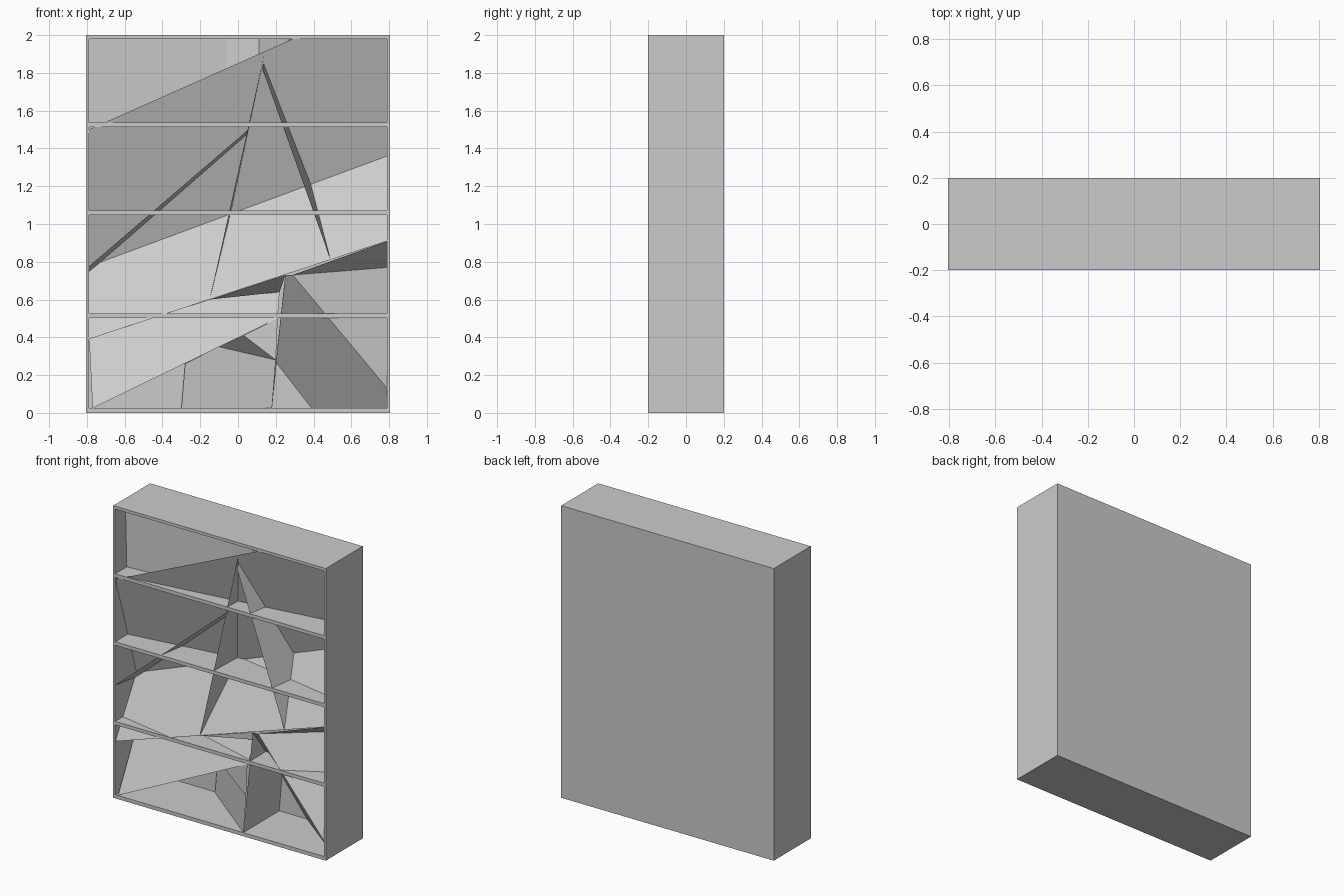
import bpy
import bmesh
from mathutils import Vector

if "Cube" in bpy.data.objects:
    bpy.data.objects.remove(bpy.data.objects["Cube"])

W, D, H = 1.61, 0.40, 2.0
F = -0.198          # front plane of the inner facets
B = 0.19            # inner face of the back panel


def box(name, size, loc):
    bm = bmesh.new()
    bmesh.ops.create_cube(bm, size=1)
    for v in bm.verts:
        v.co = Vector(a * b + c for a, b, c in zip(v.co, size, loc))
    me = bpy.data.meshes.new(name)
    bm.to_mesh(me)
    bm.free()
    ob = bpy.data.objects.new(name, me)
    bpy.context.collection.objects.link(ob)


def facets(name, *polys):
    """Thin flat sheets, each fanned into triangles and turned to face the front."""
    bm = bmesh.new()
    for p in polys:
        f = bm.faces.new([bm.verts.new(c) for c in p])
        f.normal_update()
        if f.normal.y > 0:
            f.normal_flip()
    bmesh.ops.remove_doubles(bm, verts=bm.verts, dist=1e-4)
    me = bpy.data.meshes.new(name)
    bm.to_mesh(me)
    bm.free()
    ob = bpy.data.objects.new(name, me)
    bpy.context.collection.objects.link(ob)


# Outer case
for side, s in (("left", -1), ("right", 1)):
    box(side + "_wall", (0.015, D, H), (s * (W / 2 - 0.0075), 0, H / 2))
box("floor_board", (W - 0.03, D, 0.025), (0, 0, 0.0125))
box("top_board", (W - 0.03, D, 0.02), (0, 0, H - 0.01))
box("back_panel", (W - 0.03, 0.01, H - 0.045), (0, 0.195, 1.0025))

# Horizontal shelves
for i, z in enumerate((0.515, 1.06, 1.525)):
    box(f"shelf_{i + 1}", (W - 0.03, D - 0.01, 0.024), (0, -0.005, z))

# Large angular recess: overhanging slope and the ramp below it
fold_l, fold_r = (-0.79, 0.03, 0.775), (0.79, 0.07, 1.36)
lip_l, lip_r = (-0.79, F, 0.39), (0.79, F, 0.91)
facets("overhang", [(-0.79, F, 1.50), (0.29, F, 1.98), (0.79, -0.13, 1.98), fold_r, fold_l])
facets("ramp", [lip_l, lip_r, fold_r, fold_l])

# Splayed struts inside the recess
apex, knee = (0.14, F, 1.90), (0.055, F, 1.50)
fork = (0.13, F, 1.82)
facets("left_strut", [apex, (-0.15, F, 0.60), (-0.04, 0.055, 1.05)])
facets("right_strut", [fork, (0.49, F, 0.81), (0.385, 0.055, 1.21), (0.135, -0.185, 1.85)])
facets("diagonal_strut", [(-0.79, F, 0.775), knee, (0.05, -0.06, 1.475), (-0.79, 0.03, 0.745)])

# Facets behind the upper left opening
u1, u2 = (-0.06, 0.03, 1.98), (0.11, 0.0, 1.98)
v1, v2 = (-0.05, 0.0, 1.32), (0.12, 0.0, 1.40)
facets("upper_backing",
       [(-0.79, -0.09, 1.98), u1, v1, (-0.79, -0.06, 1.10)],
       [u1, u2, v2, v1],
       [u2, (0.29, F, 1.98), v2])

# Lower left ramp and the small facet above it
facets("lower_ramp", [(-0.77, F, 0.025), (0.21, F, 0.50), (0.22, -0.12, 0.64),
                      (-0.15, -0.03, 0.60), (-0.79, 0.05, 0.43)])
facets("ramp_underside",
       [(-0.15, F, 0.60), (0.25, F, 0.73), (0.22, -0.12, 0.64), (-0.15, -0.03, 0.60)],
       [lip_l, (-0.15, F, 0.60), (-0.15, -0.03, 0.60), (-0.79, 0.05, 0.43)])

# Slanted wall under the lower ramp
mid, edge = (-0.10, 0.03, 0.35), (0.20, F, 0.28)
facets("lower_backing",
       [(-0.30, 0.18, 0.025), (0.18, F, 0.025), edge, mid, (-0.28, 0.18, 0.26)],
       [mid, edge, (0.03, -0.18, 0.41)],
       [edge, (0.21, F, 0.50), (0.03, -0.18, 0.41)])

# Upright divider and the leaning panel at lower right
top_l, top_r, foot = (0.25, F, 0.73), (0.29, F, 0.73), (0.79, F, 0.13)
facets("divider", [top_l, (0.18, F, 0.025), (0.18, B, 0.025), (0.20, B, 0.27)])
facets("leaning_panel", [top_l, top_r, foot, (0.79, -0.12, 0.025),
                         (0.39, B, 0.025), (0.20, B, 0.27)])

# Backing and soffit over the leaning panel
deep = (0.79, 0.10, 0.77)
facets("right_backing", [top_r, foot, deep])
facets("right_soffit", [top_r, lip_r, deep])
